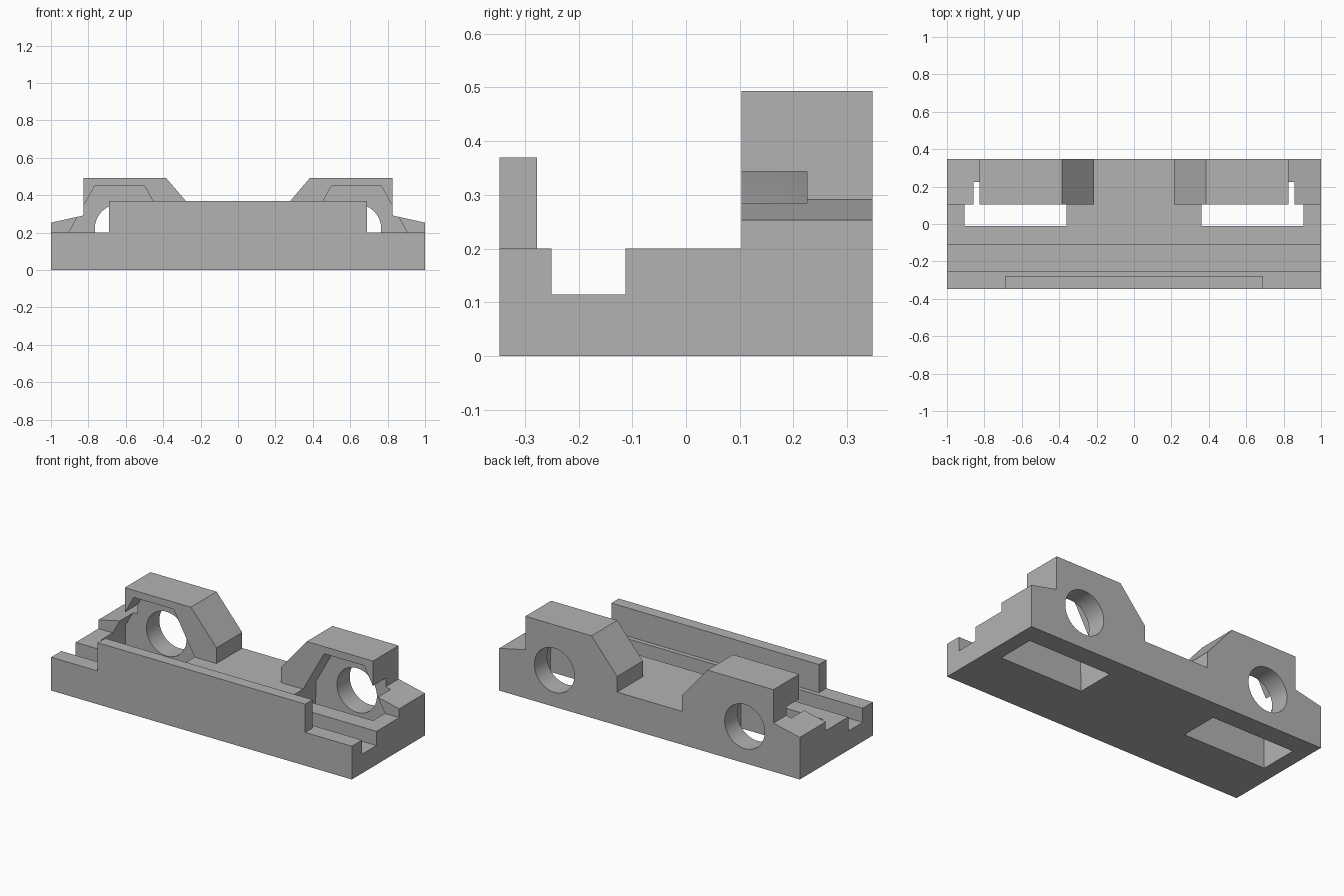
import bpy
import bmesh
import math
from mathutils import Vector

if "Cube" in bpy.data.objects:
    bpy.data.objects.remove(bpy.data.objects["Cube"], do_unlink=True)

grey = bpy.data.materials.new("plain grey")
grey.use_nodes = True
colour = (0.45, 0.45, 0.45, 1)
grey.diffuse_color = colour
grey.node_tree.nodes["Principled BSDF"].inputs["Base Color"].default_value = colour

W, D, DECK = 1.0, 0.347, 0.2


def prism(name, profile, axis, start, end):
    """Extrude a profile along x (profile is y,z) or along y (profile is x,z)."""
    bm = bmesh.new()
    place = (lambda a, b: (start, a, b)) if axis == "x" else (lambda a, b: (a, start, b))
    face = bm.faces.new([bm.verts.new(place(a, b)) for a, b in profile])
    offset = Vector((end - start, 0, 0)) if axis == "x" else Vector((0, end - start, 0))
    grown = bmesh.ops.extrude_face_region(bm, geom=[face])["geom"]
    bmesh.ops.translate(bm, vec=offset, verts=[g for g in grown if isinstance(g, bmesh.types.BMVert)])
    bmesh.ops.recalc_face_normals(bm, faces=bm.faces)
    mesh = bpy.data.meshes.new(name)
    bm.to_mesh(mesh)
    bm.free()
    mesh.materials.append(grey)
    obj = bpy.data.objects.new(name, mesh)
    bpy.context.collection.objects.link(obj)
    return obj


def combine(target, other, operation):
    mod = target.modifiers.new(operation.title(), "BOOLEAN")
    mod.operation, mod.object, mod.solver = operation, other, "EXACT"
    bpy.context.view_layer.objects.active = target
    bpy.ops.object.modifier_apply(modifier=mod.name)
    bpy.data.objects.remove(other, do_unlink=True)


# Base with the long groove
base = prism("mounting_base", [
    (-D, 0), (D, 0), (D, DECK), (-0.113, DECK), (-0.113, 0.115),
    (-0.25, 0.115), (-0.25, DECK), (-D, DECK)], "x", -W, W)

# Raised front lip
lip = prism("front_lip", [(-D, 0.15), (-0.277, 0.15), (-0.277, 0.37), (-D, 0.37)],
            "x", -0.69, 0.69)
combine(base, lip, "UNION")

# Rear housings, mirrored left and right
housing = [(W, 0.1), (W, 0.253), (0.825, 0.292), (0.825, 0.493),
           (0.385, 0.493), (0.215, 0.294), (0.215, 0.1)]
for side in (1, -1):
    block = prism("rear_housing", [(side * x, z) for x, z in housing], "y", 0.103, D)
    combine(base, block, "UNION")

# Tapered pockets open below, and round holes through the rear wall
cx = 0.633
half = [(0.277, -0.1), (0.272, DECK), (0.133, 0.45)]
pocket = [(cx + w, z) for w, z in half] + [(cx - w, z) for w, z in reversed(half)]
steps = 48
circle = [(cx + 0.133 * math.cos(math.tau * i / steps),
           0.22 + 0.133 * math.sin(math.tau * i / steps)) for i in range(steps)]
for side in (1, -1):
    for outline, start, end in ((pocket, -0.01, 0.225), (circle, 0.17, 0.5)):
        cutter = prism("cutter", [(side * x, z) for x, z in outline], "y", start, end)
        combine(base, cutter, "DIFFERENCE")

# Smooth hole walls, sharp edges elsewhere
bpy.ops.object.select_all(action="DESELECT")
base.select_set(True)
bpy.context.view_layer.objects.active = base
bpy.ops.object.shade_smooth_by_angle(angle=math.radians(30))
